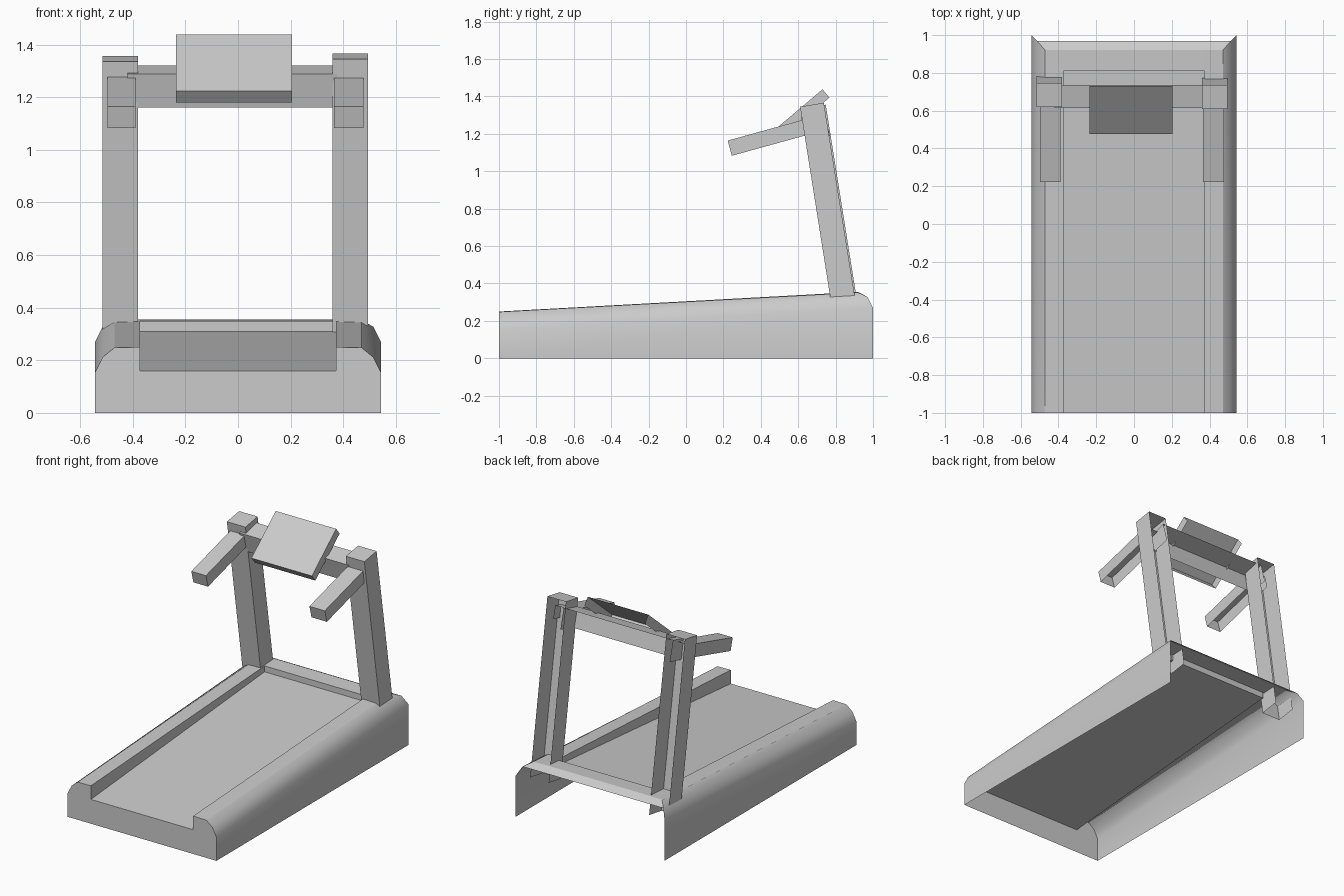
import bpy, bmesh

if "Cube" in bpy.data.objects:
    bpy.data.objects.remove(bpy.data.objects["Cube"])


def make_object(name, faces, smooth=()):
    """Build an object from polygons given as lists of points; shared points are welded."""
    bm = bmesh.new()
    for i, pts in enumerate(faces):
        f = bm.faces.new([bm.verts.new(p) for p in pts])
        f.smooth = i in smooth
    bmesh.ops.remove_doubles(bm, verts=bm.verts, dist=0.0005)
    mesh = bpy.data.meshes.new(name)
    bm.to_mesh(mesh)
    bm.free()
    obj = bpy.data.objects.new(name, mesh)
    bpy.context.collection.objects.link(obj)
    return obj


def shell(name, x0, x1, outline, dy=0, dz=0):
    """Open box: front, top and both sides, no back or bottom.
    outline is (y, z) for front bottom, front top, back top, back bottom."""
    l = [(x0, y + dy, z + dz) for y, z in outline]
    r = [(x1, y + dy, z + dz) for y, z in outline]
    return make_object(name, [
        [l[0], r[0], r[1], l[1]],
        [l[1], r[1], r[2], l[2]],
        [r[0], r[3], r[2], r[1]],
        l,
    ])


# Base: rail section as (x, front z, back z, back y), from the floor to the inner lip
rail = [(.543, 0, 0, 1), (.543, .155, .27, 1), (.514, .212, .328, .97),
        (.47, .248, .352, .92), (.373, .25, .355, .92)]
step_y, step_z, belt_front, belt_back = .81, .349, .16, .31
xi = rail[-1][0]


def front_pt(s, p):
    return (s * p[0], -1, p[1])


def back_pt(s, p):
    return (s * p[0], p[3], p[2])


faces, smooth = [], []
for s in (1, -1):
    side = []
    # outer wall and rounded shoulder
    for a, b in zip(rail[:3], rail[1:4]):
        side.append([front_pt(s, a), back_pt(s, a), back_pt(s, b), front_pt(s, b)])
        smooth.append(len(faces) + len(side) - 1)
    # flat rail top
    side.append([front_pt(s, rail[3]), back_pt(s, rail[3]), back_pt(s, rail[4]),
                 (s * xi, step_y, step_z), front_pt(s, rail[4])])
    # inner wall down to the belt
    side.append([front_pt(s, rail[4]), (s * xi, step_y, step_z),
                 (s * xi, step_y, belt_back), (s * xi, -1, belt_front)])
    faces += side if s == 1 else [f[::-1] for f in side]

# Rear step, rear deck and sloping rear edge
faces += [
    [(-xi, step_y, belt_back), (xi, step_y, belt_back), (xi, step_y, step_z), (-xi, step_y, step_z)],
    [(-xi, step_y, step_z), (xi, step_y, step_z), back_pt(1, rail[4]), back_pt(-1, rail[4])],
    [back_pt(-1, rail[3]), back_pt(-1, rail[4]), back_pt(1, rail[4]), back_pt(1, rail[3]),
     back_pt(1, rail[2]), back_pt(-1, rail[2])],
]
# Front end plate
faces.append([front_pt(1, p) for p in rail] + [(xi, -1, belt_front), (-xi, -1, belt_front)]
             + [front_pt(-1, p) for p in rail[::-1]])
make_object("base", faces, smooth)

# Running belt
make_object("belt", [[(-xi, -1, belt_front), (xi, -1, belt_front),
                      (xi, step_y, belt_back), (-xi, step_y, belt_back)]])

# Uprights and handles
post = [(.788, .22), (.61, 1.345), (.737, 1.366), (.917, .24)]
handle = [(.245, 1.083), (.223, 1.164), (.68, 1.290), (.702, 1.209)]
shell("upright_right", .36, .495, post)
shell("upright_left", -.515, -.38, post, dy=.01, dz=-.01)
shell("handle_right", .365, .477, handle)
shell("handle_left", -.497, -.39, handle)

# Crossbar and console
shell("crossbar", -.42, .377, [(.65, 1.16), (.615, 1.288), (.735, 1.32), (.77, 1.19)])
shell("console", -.236, .205, [(.513, 1.18), (.477, 1.224), (.73, 1.438), (.766, 1.393)])
